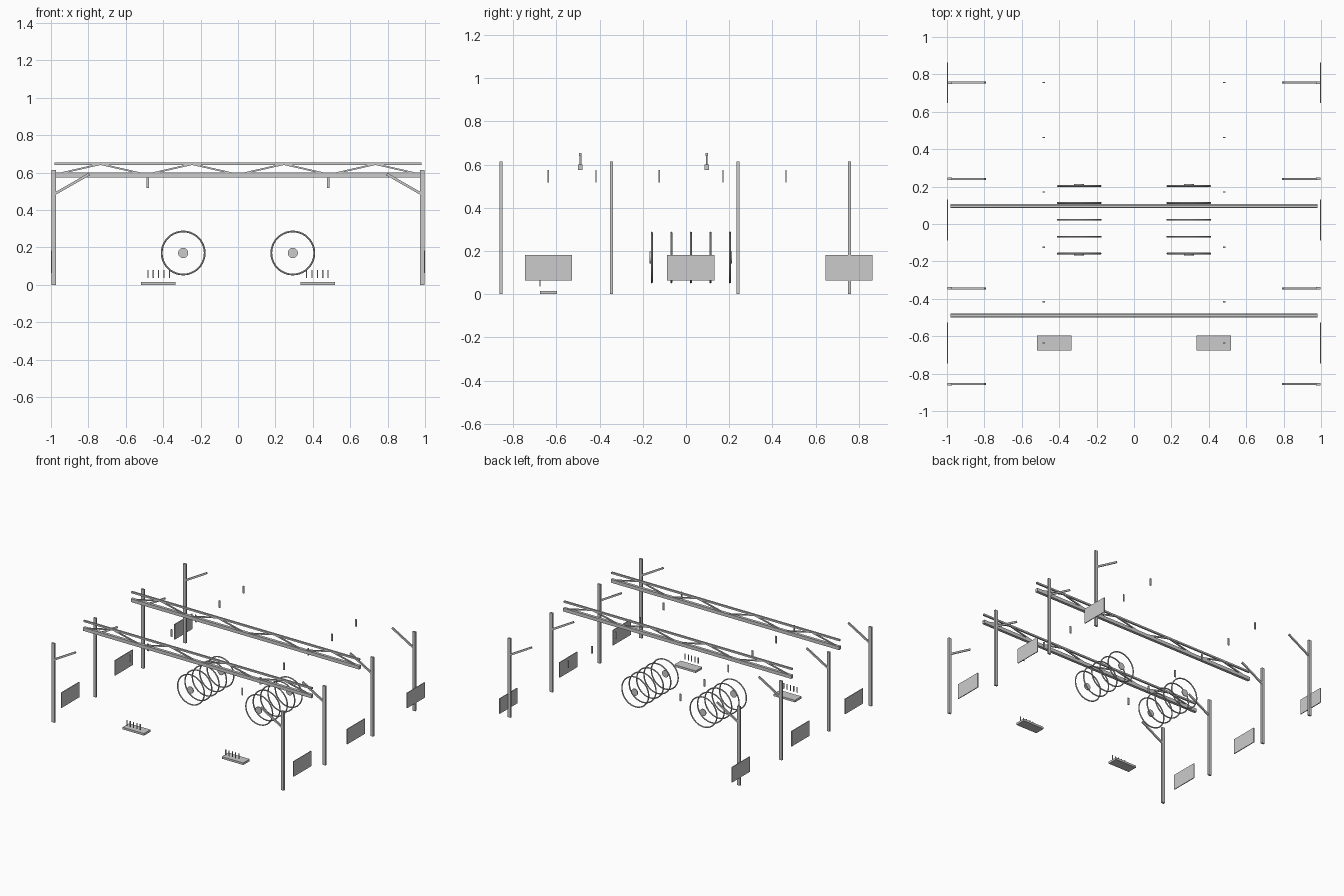
import bpy
import math
from mathutils import Vector

cube = bpy.data.objects.get("Cube")
if cube:
    bpy.data.objects.remove(cube, do_unlink=True)

SIDES = {"right": -1, "left": 1}


def box(name, center, size, pitch=0.0):
    """Box with its dimensions applied, turned about y by pitch."""
    bpy.ops.mesh.primitive_cube_add(size=1, location=center, rotation=(0, pitch, 0))
    ob = bpy.context.object
    ob.name = name
    ob.scale = size
    bpy.ops.object.transform_apply(location=False, rotation=False, scale=True)
    return ob


def strut(name, start, end, depth, height):
    """Box running between two points in the xz plane."""
    a, b = Vector(start), Vector(end)
    d = b - a
    return box(name, (a + b) / 2, (d.length, depth, height), math.atan2(-d.z, d.x))


def smooth():
    bpy.ops.object.shade_smooth_by_angle(angle=math.radians(40))


# Posts with their diagonal braces
for side, s in SIDES.items():
    for i, y in enumerate((-0.856, -0.344, 0.241, 0.756)):
        box(f"{side}_post_{i}", (s * 0.985, y, 0.307), (0.024, 0.014, 0.614))
        strut(f"{side}_brace_{i}", (s * 0.985, y, 0.483), (s * 0.795, y, 0.592), 0.01, 0.014)

# Side panels
for side, s in SIDES.items():
    for i, y in enumerate((-0.636, 0.022, 0.755)):
        box(f"{side}_panel_{i}", (s * 0.997, y, 0.123), (0.006, 0.218, 0.118))

# Trusses: two chords joined by zigzag webbing
BAYS, HALF = 8, 0.98
for name, y in (("front", -0.489), ("back", 0.096)):
    box(f"{name}_truss_lower_chord", (0, y, 0.587), (2 * HALF, 0.022, 0.026))
    box(f"{name}_truss_upper_chord", (0, y, 0.647), (2 * HALF, 0.013, 0.013))
    nodes = [(-HALF + i * 2 * HALF / BAYS, y, 0.645 if i % 2 else 0.589)
             for i in range(BAYS + 1)]
    for i, (a, b) in enumerate(zip(nodes, nodes[1:])):
        strut(f"{name}_truss_web_{i}", a, b, 0.009, 0.009)

# Hanging rods
for side, s in SIDES.items():
    for i, y in enumerate((-0.637, -0.416, -0.124, 0.171, 0.463, 0.757)):
        box(f"{side}_hanger_{i}", (s * 0.483, y, 0.546), (0.012, 0.006, 0.056))

# Ring coils with end hubs
for side, s in SIDES.items():
    x, z = s * 0.293, 0.17
    for i in range(5):
        bpy.ops.mesh.primitive_torus_add(
            major_radius=0.115, minor_radius=0.0048, major_segments=40, minor_segments=8,
            location=(x, -0.158 + i * 0.0903, z), rotation=(math.pi / 2, 0, 0))
        bpy.context.object.name = f"{side}_ring_{i}"
        smooth()
    for end, y in (("front", -0.165), ("back", 0.21)):
        bpy.ops.mesh.primitive_cylinder_add(
            vertices=24, radius=0.027, depth=0.006,
            location=(x, y, z), rotation=(math.pi / 2, 0, 0))
        bpy.context.object.name = f"{side}_{end}_hub"
        smooth()

# Floor pads with a row of pins
for side, s in SIDES.items():
    box(f"{side}_pad", (s * 0.426, -0.636, 0.008), (0.184, 0.08, 0.016))
    for i in range(5):
        box(f"{side}_pin_{i}", (s * (0.367 + i * 0.0286), -0.675, 0.058), (0.006, 0.005, 0.044))
